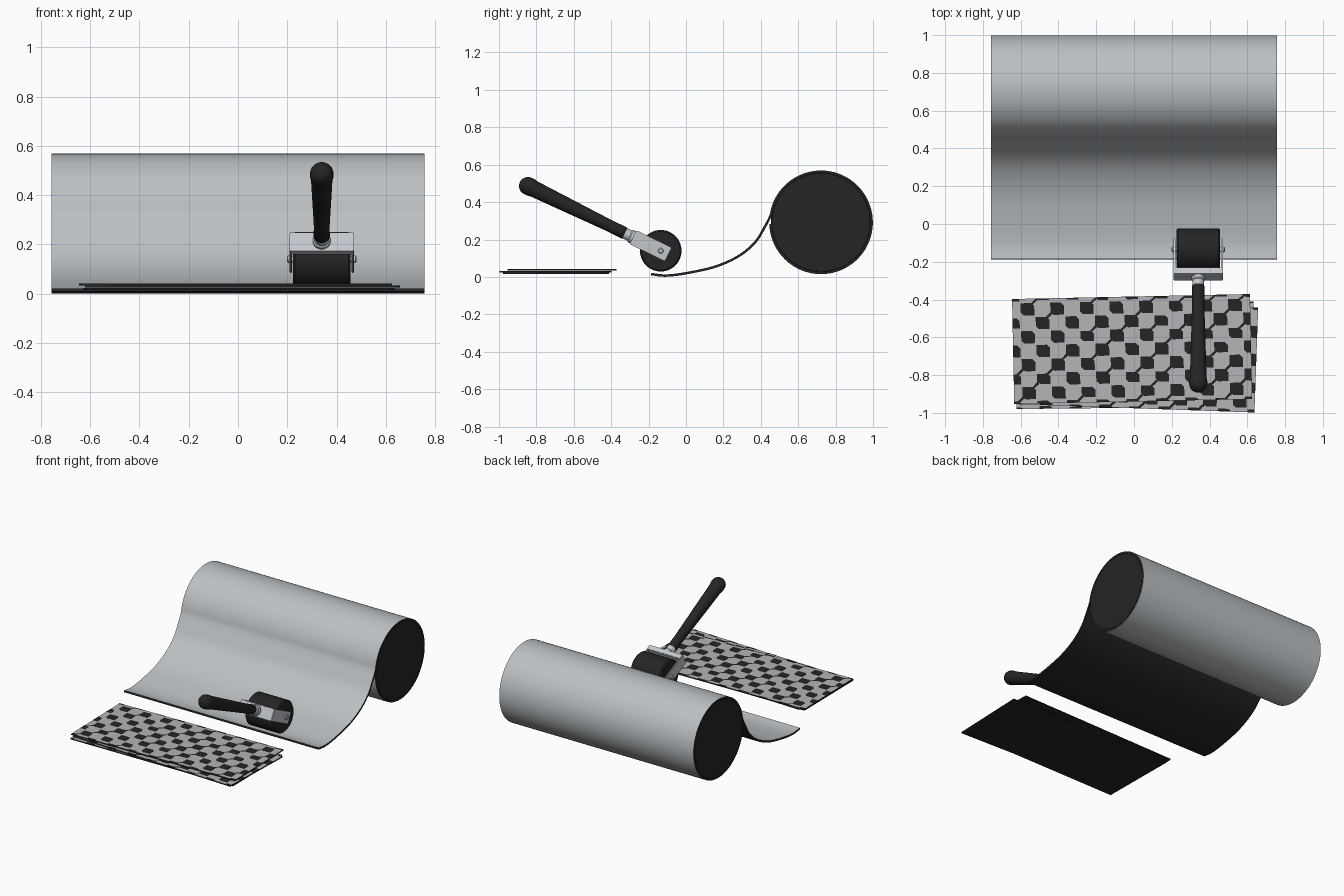
import bpy, bmesh, math, random
from mathutils import Vector, Matrix

if "Cube" in bpy.data.objects:
    bpy.data.objects.remove(bpy.data.objects["Cube"])

random.seed(4)


def material(name, c):
    m = bpy.data.materials.new(name)
    m.diffuse_color = (*c, 1)
    m.use_nodes = True
    m.node_tree.nodes["Principled BSDF"].inputs["Base Color"].default_value = m.diffuse_color
    return m


DARK = material("dark_rubber", (0.018, 0.018, 0.018))
LIGHT = material("light_film", (0.50, 0.53, 0.55))
PANEL = material("panel_grey", (0.46, 0.46, 0.48))
METAL = material("metal", (0.55, 0.57, 0.60))


def finish(bm, name, mats, matrix=None, smooth=True):
    me = bpy.data.meshes.new(name)
    bm.to_mesh(me)
    bm.free()
    for m in mats:
        me.materials.append(m)
    ob = bpy.data.objects.new(name, me)
    bpy.context.collection.objects.link(ob)
    if matrix:
        ob.matrix_world = matrix
    if smooth:
        bpy.ops.object.select_all(action='DESELECT')
        ob.select_set(True)
        bpy.context.view_layer.objects.active = ob
        bpy.ops.object.shade_smooth_by_angle(angle=math.radians(35))
    return ob


def box(name, lo, hi, mat, matrix=None, bevel=0.003):
    bm = bmesh.new()
    lo, hi = Vector(lo), Vector(hi)
    bmesh.ops.create_cube(bm, size=1, matrix=Matrix.Translation((lo + hi) / 2)
                          @ Matrix.Diagonal((*(hi - lo), 1)))
    if bevel:
        bmesh.ops.bevel(bm, geom=bm.edges[:], offset=bevel, segments=2, affect='EDGES')
    return finish(bm, name, [mat], matrix)


def lathe(name, profile, mat, matrix, n=48):
    """Turn (radius, height) points round local z."""
    bm = bmesh.new()
    vs = [bm.verts.new((r, 0, h)) for r, h in profile]
    es = [bm.edges.new(p) for p in zip(vs, vs[1:])]
    bmesh.ops.spin(bm, geom=vs + es, axis=(0, 0, 1), cent=(0, 0, 0),
                   angle=2 * math.pi, steps=n)
    bmesh.ops.remove_doubles(bm, verts=bm.verts[:], dist=1e-5)
    bmesh.ops.recalc_face_normals(bm, faces=bm.faces[:])
    return finish(bm, name, [mat], matrix)


ALONG_X = Matrix.Rotation(math.pi / 2, 4, 'Y')

# Film: S-shaped run from the front edge, then wrapped round the roll
W, RY, RZ, R = 0.758, 0.722, 0.292, 0.277
ctrl = [Vector(p) for p in [(-0.27, 0.04), (-0.185, 0.022), (-0.10, 0.014), (0.02, 0.030),
                            (0.16, 0.063), (0.28, 0.118), (0.365, 0.19), (0.415, 0.27),
                            (0.448, 0.335), (0.475, 0.415)]]
path = []
for a, b, c, d in zip(ctrl, ctrl[1:], ctrl[2:], ctrl[3:]):
    for k in range(6):
        t = k / 6
        path.append(0.5 * (2 * b + (c - a) * t + (2 * a - 5 * b + 4 * c - d) * t * t
                           + (3 * b - a - 3 * c + d) * t ** 3))
for k in range(81):
    ang = math.radians(171 - k * 349 / 80)
    path.append(Vector((RY + R * math.cos(ang), RZ + R * math.sin(ang))))

bm = bmesh.new()
rows = []
for i, p in enumerate(path):
    tan = (path[min(i + 1, len(path) - 1)] - path[max(i - 1, 0)]).normalized()
    q = p - Vector((-tan.y, tan.x)) * 0.013
    rows.append([bm.verts.new((x, v.x, v.y)) for x, v in
                 ((-W, p), (W, p), (W, q), (-W, q))])
for r0, r1 in zip(rows, rows[1:]):
    for j in range(4):
        f = bm.faces.new((r0[j], r0[(j + 1) % 4], r1[(j + 1) % 4], r1[j]))
        f.material_index = 0 if j == 0 else 1
for r in (rows[0], rows[-1]):
    bm.faces.new(r).material_index = 1
bmesh.ops.recalc_face_normals(bm, faces=bm.faces[:])
finish(bm, "unrolled_film", [LIGHT, DARK])

# Dark core filling the roll
lathe("roll_core", [(0, -W), (0.262, -W), (0.268, -W + 0.006), (0.268, W - 0.006),
                    (0.262, W), (0, W)], DARK,
      Matrix.Translation((0, RY, RZ)) @ ALONG_X, 80)


# Stacked sheets: dark backing, grey face, dark staggered patches
def patches(name, hx, hy, z, matrix):
    bm = bmesh.new()

    def poly(pts):
        pts = [(max(-hx, min(hx, x)), max(-hy, min(hy, y)), z) for x, y in pts]
        if max(p[0] for p in pts) - min(p[0] for p in pts) > 0.008 and \
           max(p[1] for p in pts) - min(p[1] for p in pts) > 0.008:
            bm.faces.new([bm.verts.new(p) for p in pts])

    s, c = 0.036, 0.016
    for j in range(-4, 5):
        for i in range(-5, 6):
            x, y = i * 0.157 + (j % 2) * 0.0785, j * 0.074
            if abs(x) > hx + 0.02 or abs(y) > hy + 0.02:
                continue
            h = s * random.choice((0.75, 0.9, 0.9))
            poly([(x - s + c, y - h), (x + s, y - h), (x + s, y + h - c), (x + s - c, y + h),
                  (x - s, y + h), (x - s, y - h + c)])
            if random.random() < 0.55:
                poly([(x - s - 0.030, y - 0.048), (x - s - 0.022, y - 0.056),
                      (x - s + 0.012, y - 0.026), (x - s + 0.004, y - 0.014)])
    bmesh.ops.recalc_face_normals(bm, faces=bm.faces[:])
    for f in bm.faces:
        if f.normal.z < 0:
            f.normal_flip()
    finish(bm, name, [DARK], matrix, False)


HX, HY = 0.63, 0.278
for k, (cx, cy, z, rot) in enumerate([(0.005, -0.695, 0.016, 0.6), (0.018, -0.698, 0.025, -2.0),
                                      (-0.01, -0.662, 0.034, 1.2)]):
    m = Matrix.Translation((cx, cy, z)) @ Matrix.Rotation(math.radians(rot), 4, 'Z')
    box(f"sheet_backing_{k}", (-HX, -HY, 0), (HX, HY, 0.0075), DARK, m, 0)
    bm = bmesh.new()
    bm.faces.new([bm.verts.new((x, y, 0.0081)) for x, y in
                  ((-HX, -HY), (HX, -HY), (HX, HY), (-HX, HY))])
    finish(bm, f"sheet_face_{k}", [PANEL], m, False)
    patches(f"sheet_pattern_{k}", HX, HY, 0.0087, m)

# Hand roller: local z runs from the axle up the handle
axle = Matrix.Translation((0.34, -0.135, 0.14))
tool = axle @ Matrix.Rotation(math.radians(90 - 26), 4, 'X')
lathe("roller_drum", [(0, -0.116), (0.103, -0.116), (0.111, -0.108), (0.111, 0.108),
                      (0.103, 0.116), (0, 0.116)], DARK, axle @ ALONG_X, 64)
lathe("roller_axle", [(0, -0.134), (0.013, -0.134), (0.013, 0.134), (0, 0.134)],
      METAL, axle @ ALONG_X, 24)
for side, name in ((-1, "left"), (1, "right")):
    xs = sorted((side * 0.120, side * 0.131))
    box(f"{name}_fork_plate", (xs[0], -0.041, -0.045), (xs[1], 0.041, 0.165), METAL, tool)
    lathe(f"{name}_axle_bolt", [(0, -0.007), (0.015, -0.007), (0.015, 0.003), (0.010, 0.007),
                                (0, 0.007)], METAL,
          axle @ Matrix.Translation((side * 0.134, 0, 0)) @ ALONG_X
          @ Matrix.Rotation(0 if side > 0 else math.pi, 4, 'X'), 24)
box("fork_crossbar", (-0.131, -0.041, 0.126), (0.131, 0.041, 0.165), METAL, tool)
lathe("handle_ferrule", [(0, 0.16), (0.036, 0.16), (0.036, 0.178), (0.030, 0.184),
                         (0.030, 0.222), (0, 0.222)], METAL, tool, 32)
grip = [(0, 0.212), (0.029, 0.212), (0.033, 0.218), (0.032, 0.30), (0.035, 0.42),
        (0.039, 0.56), (0.042, 0.68), (0.044, 0.75), (0.048, 0.775)]
grip += [(0.048 * math.cos(math.radians(a)), 0.79 + 0.048 * math.sin(math.radians(a)))
         for a in range(0, 90, 15)] + [(0, 0.838)]
lathe("handle_grip", grip, DARK, tool, 40)
